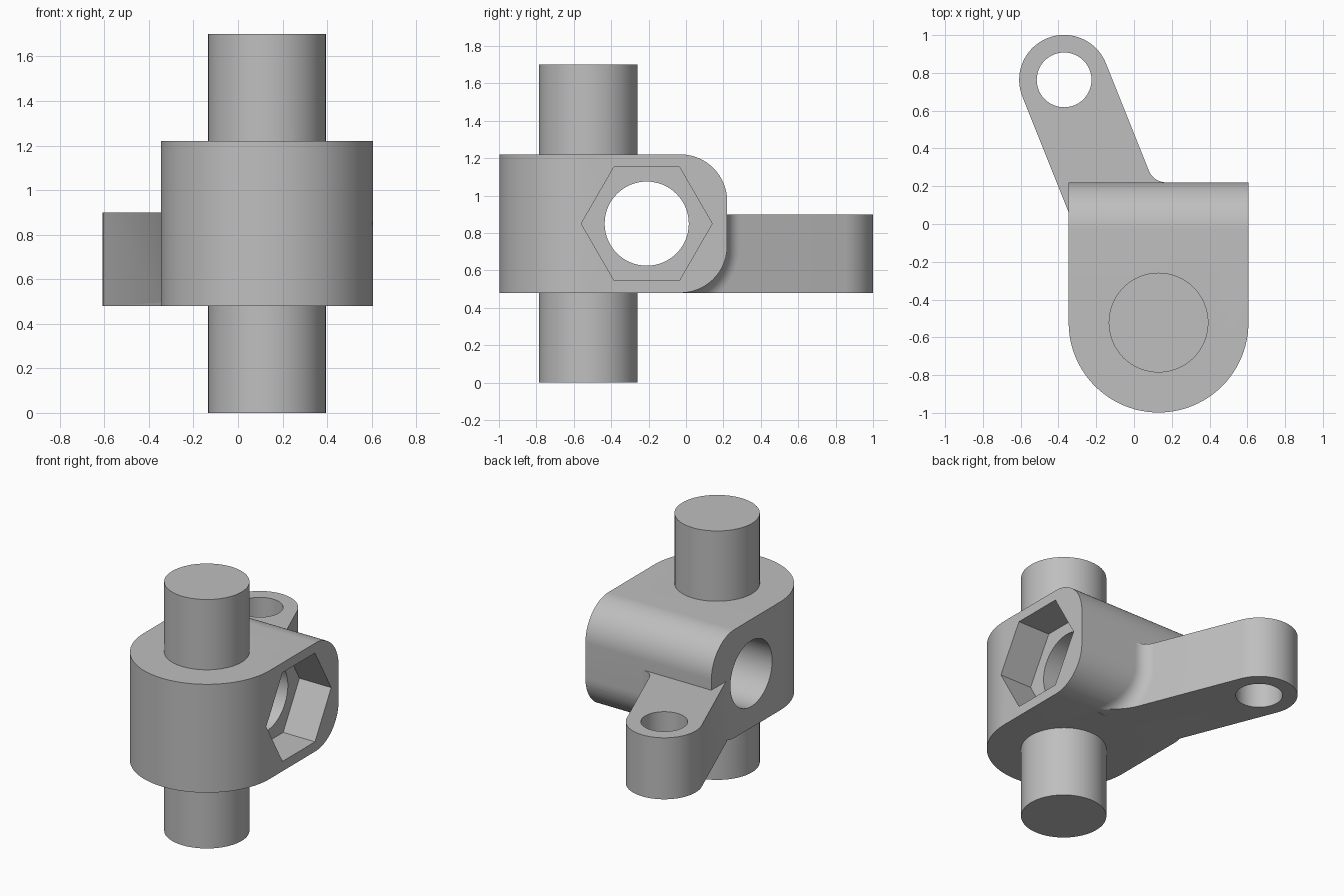
import bpy, bmesh
from math import sin, cos, pi, tau, radians
from mathutils import Vector

cube = bpy.data.objects.get("Cube")
if cube:
    bpy.data.objects.remove(cube)

grey = bpy.data.materials.new("plain grey")
grey.use_nodes = True
colour = (0.52, 0.52, 0.52, 1)
grey.diffuse_color = colour
grey.node_tree.nodes["Principled BSDF"].inputs["Base Color"].default_value = colour


def loft(name, rings):
    """Closed solid skinned through rings of equal length."""
    bm = bmesh.new()
    rows = [[bm.verts.new(p) for p in ring] for ring in rings]
    n = len(rows[0])
    for a, b in zip(rows, rows[1:]):
        for i in range(n):
            j = (i + 1) % n
            bm.faces.new((a[i], a[j], b[j], b[i]))
    bm.faces.new(rows[0])
    bm.faces.new(rows[-1])
    bmesh.ops.recalc_face_normals(bm, faces=bm.faces)
    mesh = bpy.data.meshes.new(name)
    bm.to_mesh(mesh)
    bm.free()
    mesh.materials.append(grey)
    obj = bpy.data.objects.new(name, mesh)
    bpy.context.collection.objects.link(obj)
    return obj


def prism(name, outline, axis, lo, hi):
    """Extrude an outline along z (points are x, y) or x (points are y, z)."""
    place = (lambda p, h: (p[0], p[1], h)) if axis == "z" else (lambda p, h: (h, p[0], p[1]))
    return loft(name, [[place(p, h) for p in outline] for h in (lo, hi)])


def arc(cx, cy, r, start, end, steps):
    return [(cx + r * cos(start + (end - start) * i / steps),
             cy + r * sin(start + (end - start) * i / steps)) for i in range(steps + 1)]


def circle(cx, cy, r, n=64):
    return arc(cx, cy, r, 0, tau * (n - 1) / n, n - 1)


def combine(target, tool, operation):
    mod = target.modifiers.new(operation.title(), "BOOLEAN")
    mod.object, mod.operation, mod.solver = tool, operation, "EXACT"
    bpy.context.view_layer.objects.active = target
    bpy.ops.object.modifier_apply(modifier=mod.name)
    bpy.data.objects.remove(tool)


BOTTOM, TOP, ARM_TOP = 0.48, 1.22, 0.90
BACK, ROUND = 0.22, 0.25
MID_X, SHAFT_Y, HALF = 0.13, -0.522, 0.476

# Block: round front in plan, rounded back edges in profile
block = prism("pivot_block", arc(MID_X, SHAFT_Y, HALF, pi, tau, 48)
              + [(MID_X + HALF, BACK), (MID_X - HALF, BACK)], "z", BOTTOM, TOP)
cy = BACK - ROUND
profile = prism("side_profile", [(-1.2, BOTTOM)]
                + arc(cy, BOTTOM + ROUND, ROUND, -pi / 2, 0, 24)
                + arc(cy, TOP - ROUND, ROUND, 0, pi / 2, 24) + [(-1.2, TOP)], "x", -1, 1)
combine(block, profile, "INTERSECT")

# Arm: slanted bar with a round eye end
ex, ey, er = -0.37, 0.763, 0.238
tilt = radians(21.8)
normal = Vector((cos(tilt), sin(tilt), 0))
along = Vector((sin(tilt), -cos(tilt), 0))
eye = Vector((ex, ey, 0))
inner = [eye + along * 0.98 + normal * s for s in (-er, er)]
arm = prism("arm", arc(ex, ey, er, tilt, tilt + pi, 40) + [p[:2] for p in inner],
            "z", BOTTOM, ARM_TOP)
combine(block, arm, "UNION")

# Rolling fillet between the arm flank and the rounded back of the block
R, SINK = 0.10, 0.03
flank = eye + normal * er


def fillet_ring(angle, lift=0):
    out = Vector((0, cos(angle), -sin(angle)))
    axis = Vector((0, cy, BOTTOM + ROUND + lift))

    def at(radius, gap):
        p = axis + out * radius
        p.x = (gap + normal.dot(flank) - normal.y * p.y) / normal.x
        return p
    c = at(ROUND + R, R)
    a, b = -out, -normal
    span = a.angle(b)
    ring = [c + R * (a * sin(span * (1 - t / 12)) + b * sin(span * t / 12)) / sin(span)
            for t in range(13)]
    return ring + [ring[-1] + b * SINK, at(ROUND - SINK, -SINK), ring[0] + a * SINK]


rings = [fillet_ring(0, ARM_TOP - BOTTOM - ROUND)]
rings += [fillet_ring(pi / 2 * i / 24) for i in range(25)]
fillet = loft("fillet", rings)
slab = prism("slab", [(-1, -1), (1, -1), (1, 1), (-1, 1)], "z", BOTTOM, ARM_TOP)
combine(fillet, slab, "INTERSECT")
combine(block, fillet, "UNION")

# Shaft through the block
combine(block, prism("shaft", circle(MID_X, SHAFT_Y, 0.264), "z", 0, 1.7), "UNION")

# Cross bore, hexagonal pocket and arm eye
by, bz = -0.21, 0.85
combine(block, prism("bore", circle(by, bz, 0.225), "x", -1, 1), "DIFFERENCE")
combine(block, prism("hex_pocket", circle(by, bz, 0.35, 6), "x",
                     MID_X + HALF - 0.24, 1), "DIFFERENCE")
combine(block, prism("eye_hole", circle(ex, ey, 0.145, 48), "z", 0, 1.5), "DIFFERENCE")

bpy.ops.object.select_all(action="DESELECT")
block.select_set(True)
bpy.context.view_layer.objects.active = block
bpy.ops.object.shade_smooth_by_angle(angle=radians(25))
